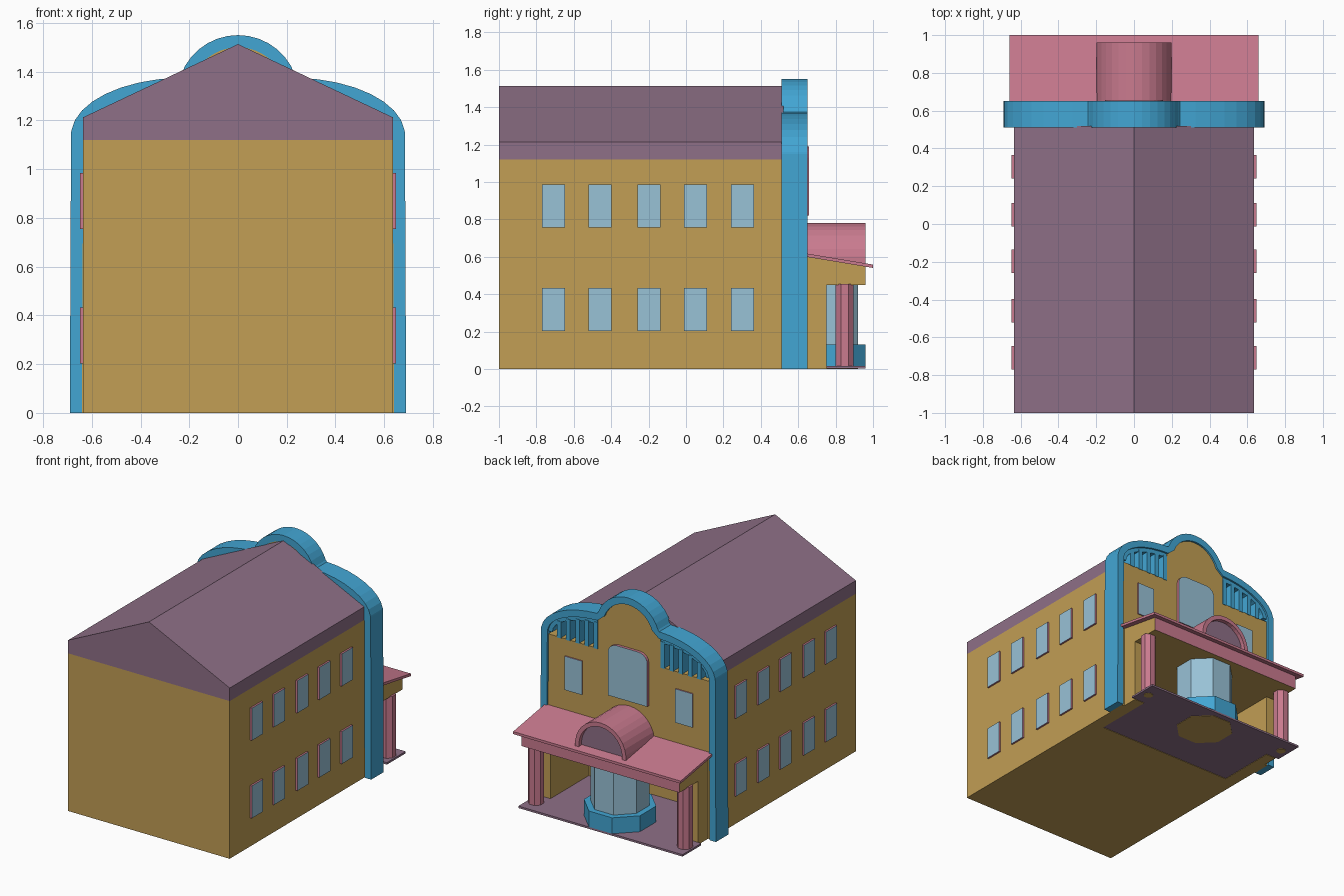
import bpy, bmesh
from math import sin, cos, radians, pi

if "Cube" in bpy.data.objects:
    bpy.data.objects.remove(bpy.data.objects["Cube"])


def material(name, r, g, b):
    m = bpy.data.materials.new(name)
    m.diffuse_color = [((c + 0.055) / 1.055) ** 2.4 for c in (r, g, b)] + [1]
    m.use_nodes = True
    m.node_tree.nodes["Principled BSDF"].inputs["Base Color"].default_value = m.diffuse_color
    return m


OCHRE = material("ochre_wall", .76, .62, .33)
MAUVE = material("mauve_roof", .56, .44, .53)
BLUE = material("blue_trim", .26, .65, .83)
PINK = material("pink_trim", .79, .48, .56)
GLASS = material("pale_glass", .60, .76, .84)


def prism(name, pts, axis, a, b, *mats, rule=None):
    """Extrude a 2D profile along an axis from a to b; rule(normal) picks the second colour."""
    place = {'x': lambda p, t: (t, p[0], p[1]),
             'y': lambda p, t: (p[0], t, p[1]),
             'z': lambda p, t: (p[0], p[1], t)}[axis]
    bm = bmesh.new()
    lo = [bm.verts.new(place(p, a)) for p in pts]
    hi = [bm.verts.new(place(p, b)) for p in pts]
    bm.faces.new(lo)
    bm.faces.new(hi[::-1])
    for i in range(len(pts)):
        j = (i + 1) % len(pts)
        bm.faces.new((lo[j], lo[i], hi[i], hi[j]))
    bmesh.ops.recalc_face_normals(bm, faces=bm.faces)
    bm.normal_update()
    if rule:
        for f in bm.faces:
            f.material_index = 1 if rule(f.normal) else 0
    me = bpy.data.meshes.new(name)
    bm.to_mesh(me)
    bm.free()
    for m in mats:
        me.materials.append(m)
    ob = bpy.data.objects.new(name, me)
    bpy.context.collection.objects.link(ob)
    return ob


def rect(x0, x1, y0, y1):
    return [(x0, y0), (x1, y0), (x1, y1), (x0, y1)]


def arc(cx, cy, rx, ry, a0, a1, n):
    return [(cx + rx * cos(radians(a0 + (a1 - a0) * i / n)),
             cy + ry * sin(radians(a0 + (a1 - a0) * i / n))) for i in range(n + 1)]


def octagon(cx, cy, apothem):
    r = apothem / cos(pi / 8)
    return arc(cx, cy, r, r, 22.5, 337.5, 7)


def mirror(pts):
    return [(-x, y) for x, y in reversed(pts)]


def outline(inset):
    """Facade outline: upright sides, elliptical shoulders and round crown."""
    half = [(.69 - inset, 0), (.685 - inset, 1.15)]
    half += arc(.22, 1.14, .465 - inset, .235 - inset, 5, 87, 8)
    return half + arc(0, 1.30, .25 - inset, .25 - inset, 20, 160, 14) + mirror(half)


# Main hall and gabled roof
hall = prism("hall", rect(-.635, .635, 0, 1.12), 'y', -1, .52, OCHRE)
prism("gable_roof", [(-.635, 1.12), (.635, 1.12), (.635, 1.213), (0, 1.513), (-.635, 1.213)],
      'y', -1, .52, MAUVE)

# Facade frame, backing and front wall with lowered shoulders
prism("facade_frame", outline(0) + outline(.05)[::-1], 'y', .51, .65, BLUE)
backing = prism("facade_backing", outline(.048), 'y', .515, .55, OCHRE)
side = [(.64, 0), (.64, 1.12), (.245, 1.12), (.245, 1.33)]
wall = prism("facade_wall", side + arc(0, 1.30, .205, .205, 20, 160, 14) + mirror(side),
             'y', .53, .637, OCHRE)

# Recessed entrance hall cut through the walls
cutter = prism("entrance_cutter", rect(-.54, .54, -.05, .45), 'y', .32, .9, OCHRE)
for ob in (hall, backing, wall):
    mod = ob.modifiers.new("entrance", 'BOOLEAN')
    mod.object = cutter
    mod.operation = 'DIFFERENCE'
    mod.solver = 'EXACT'
    bpy.context.view_layer.objects.active = ob
    bpy.ops.object.modifier_apply(modifier=mod.name)
bpy.data.objects.remove(cutter)

# Shoulder lattices: inner curved band and upright bars
for s in (-1, 1):
    band = arc(.22, 1.14, .418, .188, 0, 86, 8) + arc(.22, 1.14, .385, .155, 86, 0, 8)
    prism("lattice_band", [(s * x, z) for x, z in band], 'y', .545, .637, BLUE)
    for i in range(5):
        x = .262 + .072 * i
        top = 1.14 + .165 * (1 - ((x - .22) / .40) ** 2) ** .5
        prism("lattice_bar", rect(s * x - .016, s * x + .016, 1.115, top), 'y', .545, .64, BLUE)

# Side windows, five per floor on both sides
for s in (-1, 1):
    for y in (-.708, -.46, -.198, .05, .302):
        for z in (.203, .755):
            prism("side_window", rect(y - .062, y + .062, z, z + .23), 'x', s * .63, s * .648,
                  PINK, GLASS, rule=lambda n: n.x * s > .9)

# Front windows: two small, one large with rounded upper corners
for x in (-.435, .435):
    prism("front_window", rect(x - .068, x + .068, .76, 1.0), 'y', .63, .645,
          PINK, GLASS, rule=lambda n: n.y > .9)
big = [(-.154, .82), (.154, .82)] + arc(.084, 1.13, .07, .06, 0, 90, 5) \
    + arc(-.084, 1.13, .07, .06, 90, 180, 5)
prism("large_window", big, 'y', .63, .657, PINK, GLASS, rule=lambda n: n.y > .9)

# Porch: floor, piers, beam and sloping roof
prism("porch_floor", [(-.54, .32), (.54, .32), (.54, .75), (.645, .75), (.645, .96),
                      (-.645, .96), (-.645, .75), (-.54, .75)], 'z', .003, .017, MAUVE)
for s in (-1, 1):
    prism("porch_pier", rect(s * .58 - .04, s * .58 + .04, 0, .46), 'y', .63, .75, OCHRE)
    prism("porch_column", octagon(s * .585, .848, .048), 'z', .015, .455, PINK)
    prism("column_foot", octagon(s * .585, .848, .03), 'z', 0, .015, OCHRE)
prism("porch_beam", [(.63, .45), (.96, .45), (.96, .555), (.63, .61)], 'x', -.62, .62,
      OCHRE, PINK, rule=lambda n: n.y > .9)
prism("porch_roof", [(.64, .60), (1, .54), (1, .558), (.64, .618)], 'x', -.658, .658, PINK)

# Barrel vault on the porch roof
prism("barrel_vault", arc(0, .58, .2, .2, -6, 186, 16) + arc(0, .58, .17, .17, 186, -6, 16),
      'y', .64, .96, PINK)
prism("vault_panel", arc(0, .58, .172, .172, -6, 186, 16), 'y', .64, .93, MAUVE)

# Octagonal booth in the entrance
prism("booth_foot", octagon(0, .74, .18), 'z', 0, .02, OCHRE)
prism("booth_base", octagon(0, .74, .22), 'z', .015, .13, BLUE)
prism("booth_glass", octagon(0, .74, .18), 'z', .125, .455, GLASS)
